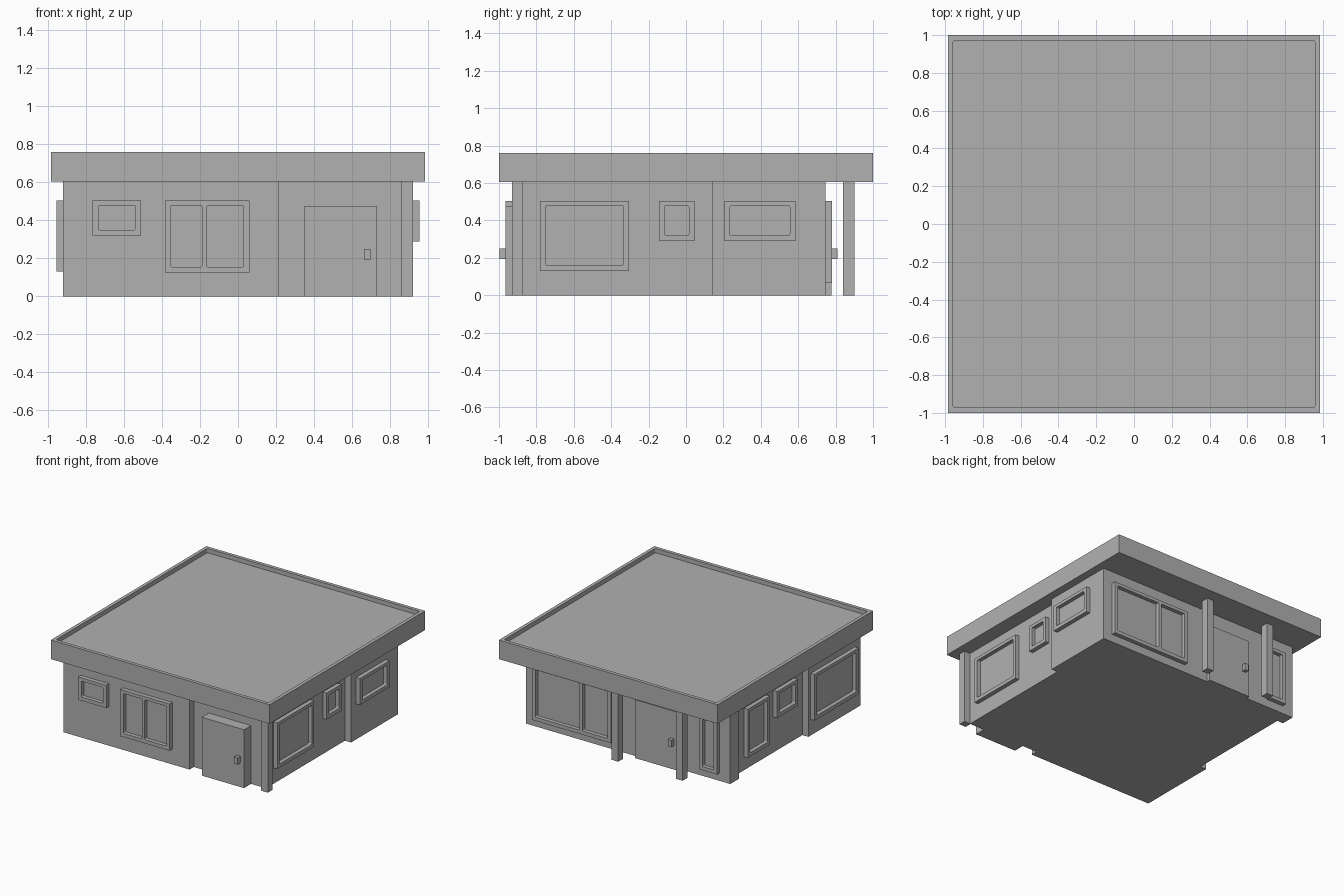
import bpy
import math
from mathutils import Matrix, Vector

cube = bpy.data.objects.get("Cube")
if cube:
    bpy.data.objects.remove(cube, do_unlink=True)

GREY = (0.44, 0.44, 0.44, 1.0)
plaster = bpy.data.materials.new("plain grey")
plaster.use_nodes = True
plaster.diffuse_color = GREY
plaster.node_tree.nodes["Principled BSDF"].inputs["Base Color"].default_value = GREY

EAVES = 0.605
RELIEF = 0.035

# Wall directions: horizontal axis, outward normal, sign of the world coordinate
SIDES = {
    "front": (Vector((1, 0, 0)), Vector((0, -1, 0)), 1),
    "back": (Vector((-1, 0, 0)), Vector((0, 1, 0)), -1),
    "left": (Vector((0, 1, 0)), Vector((1, 0, 0)), 1),
    "right": (Vector((0, -1, 0)), Vector((-1, 0, 0)), -1),
}


def wall_matrix(side, plane):
    u, n, _ = SIDES[side]
    v = Vector((0, 0, 1))
    origin = n * abs(plane)
    return Matrix([(u[i], v[i], n[i], origin[i]) for i in range(3)] + [(0, 0, 0, 1)])


def rect(a, b, c, d, radius=0.0):
    """Rectangle outline, optionally with rounded corners."""
    a, b = min(a, b), max(a, b)
    if not radius:
        return [(a, c), (b, c), (b, d), (a, d)]
    centres = [(b - radius, d - radius), (a + radius, d - radius),
               (a + radius, c + radius), (b - radius, c + radius)]
    pts = []
    for k, (x, y) in enumerate(centres):
        for step in range(4):
            t = math.pi / 2 * (k + step / 3)
            pts.append((x + radius * math.cos(t), y + radius * math.sin(t)))
    return pts


def extrude(name, outlines, low, high, matrix=None):
    """Solid from a flat outline; further outlines become holes."""
    curve = bpy.data.curves.new(name, "CURVE")
    curve.dimensions = "2D"
    curve.fill_mode = "BOTH"
    curve.extrude = (high - low) / 2
    for pts in outlines:
        spline = curve.splines.new("POLY")
        spline.points.add(len(pts) - 1)
        for point, (x, y) in zip(spline.points, pts):
            point.co = (x, y, 0, 1)
        spline.use_cyclic_u = True
    temp = bpy.data.objects.new(name + "_outline", curve)
    bpy.context.collection.objects.link(temp)
    graph = bpy.context.evaluated_depsgraph_get()
    mesh = bpy.data.meshes.new_from_object(temp.evaluated_get(graph))
    bpy.data.objects.remove(temp, do_unlink=True)
    mesh.transform(Matrix.Translation((0, 0, (low + high) / 2)))
    if matrix:
        mesh.transform(matrix)
    mesh.materials.clear()
    mesh.materials.append(plaster)
    for face in mesh.polygons:
        face.use_smooth = False
    obj = bpy.data.objects.new(name, mesh)
    bpy.context.collection.objects.link(obj)
    return obj


def window(name, side, plane, a, b, low, high, mullion=None):
    """Raised frame with one or two rounded openings and a thin pane."""
    sign = SIDES[side][2]
    a, b = sorted((a * sign, b * sign))
    m = wall_matrix(side, plane)
    border, half_bar = 0.03, 0.013
    spans = [(a + border, b - border)]
    if mullion is not None:
        mid = mullion * sign
        spans = [(a + border, mid - half_bar), (mid + half_bar, b - border)]
    holes = [rect(p, q, low + border, high - 0.026, 0.008) for p, q in spans]
    extrude(name + "_frame", [rect(a, b, low, high)] + holes, 0, RELIEF, m)
    extrude(name + "_pane", [rect(a + 0.01, b - 0.01, low + 0.01, high - 0.01)], -0.003, 0.003, m)


def door(name, side, plane, face, a, b, handle):
    """Door slab standing out from the wall, with a block handle."""
    sign = SIDES[side][2]
    m = wall_matrix(side, plane)
    extrude(name, [rect(a * sign, b * sign, 0, 0.475)], 0, face, m)
    h = handle * sign
    extrude(name + "_handle", [rect(h - 0.016, h + 0.016, 0.195, 0.25)],
            face, face + 0.033, m)


# House walls with the stepped plan
plan = [(-0.92, -0.93), (0.215, -0.93), (0.215, -0.875), (0.865, -0.875),
        (0.865, 0.14), (0.92, 0.14), (0.92, 0.745), (-0.92, 0.745),
        (-0.92, 0.635), (-0.865, 0.635), (-0.865, -0.26), (-0.92, -0.26)]
extrude("walls", [plan], 0, EAVES)

# Posts
extrude("corner_post", [rect(0.86, 0.92, -0.93, -0.873)], 0, EAVES)
for label, x in (("left", 0.01), ("right", -0.57)):
    extrude("porch_post_" + label, [rect(x - 0.03, x + 0.03, 0.84, 0.90)], 0, EAVES)

# Flat roof: parapet ring around a sunken deck
extrude("roof_parapet", [rect(-0.985, 0.985, -1, 1),
                         rect(-0.957, 0.957, -0.972, 0.972, 0.01)], EAVES, 0.76)
extrude("roof_deck", [rect(-0.957, 0.957, -0.972, 0.972, 0.01)], EAVES, 0.725)

# Front wall
window("front_small_window", "front", 0.93, -0.765, -0.51, 0.32, 0.505)
window("front_double_window", "front", 0.93, -0.385, 0.06, 0.125, 0.505, -0.177)
door("front_door", "front", 0.875, 0.09, 0.35, 0.73, 0.68)

# Left wall
window("left_large_window", "left", 0.865, -0.78, -0.305, 0.13, 0.505)
window("left_small_window", "left", 0.865, -0.145, 0.045, 0.29, 0.505)
window("left_wide_window", "left", 0.92, 0.205, 0.585, 0.29, 0.505)

# Back wall
window("back_double_window", "back", 0.745, 0.84, 0.13, 0.065, 0.505, 0.40)
window("back_narrow_window", "back", 0.745, -0.665, -0.825, 0.065, 0.505)
door("back_door", "back", 0.745, 0.032, -0.085, -0.47, -0.42)

# Right wall
window("right_tall_window", "right", 0.865, 0.49, 0.205, 0.11, 0.505)
window("right_small_window", "right", 0.865, 0.115, -0.155, 0.29, 0.505)
window("right_large_window", "right", 0.92, -0.29, -0.855, 0.13, 0.505)
